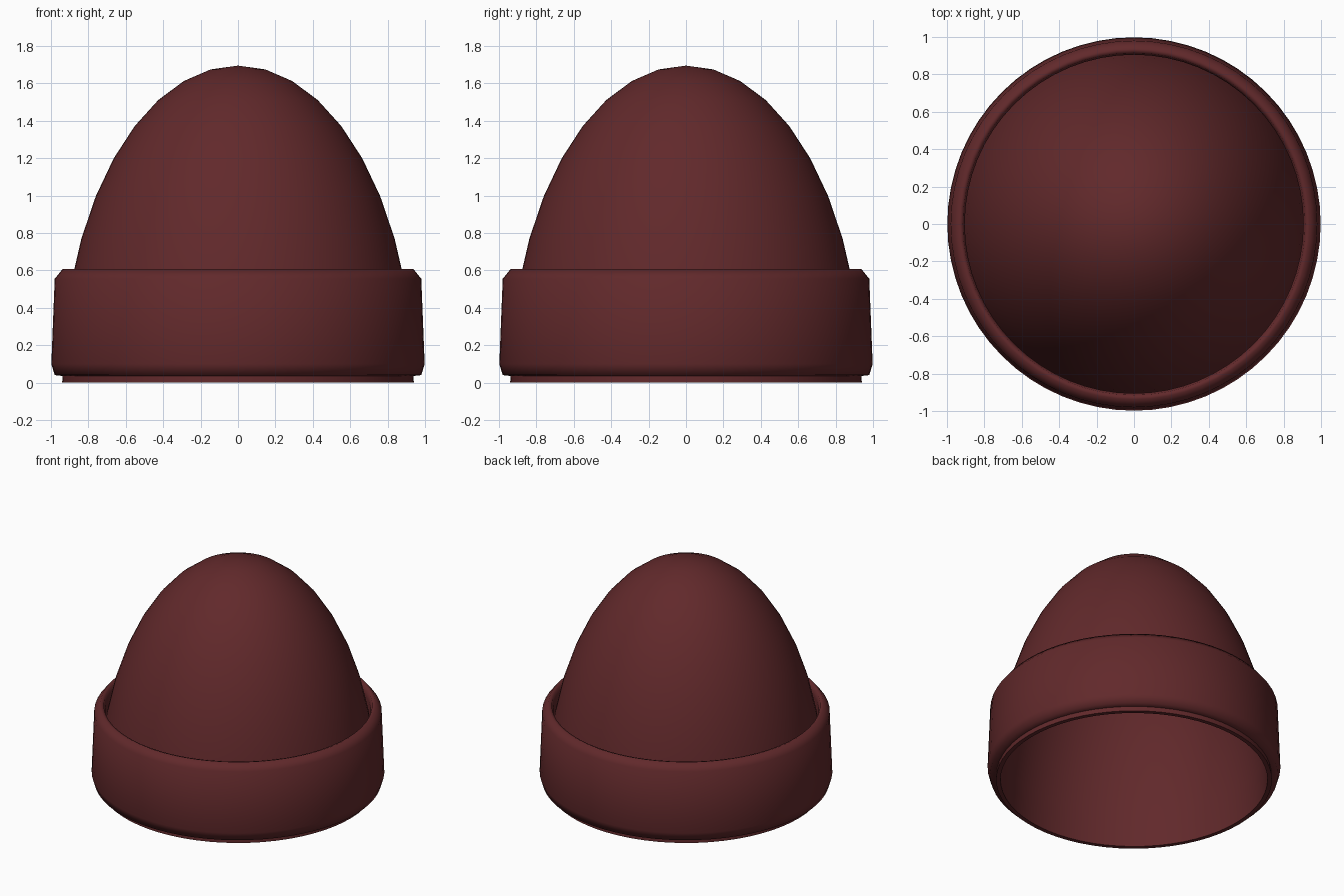
import bpy
import math

if "Cube" in bpy.data.objects:
    bpy.data.objects.remove(bpy.data.objects["Cube"])

SEGMENTS = 64
wool = bpy.data.materials.new("dark_red_wool")
wool.diffuse_color = (0.12, 0.022, 0.024, 1)
wool.use_nodes = True
wool.node_tree.nodes["Principled BSDF"].inputs["Base Color"].default_value = wool.diffuse_color


def lathe(name, profile, closed, smooth_angle):
    """Revolve (radius, z) points about z; radius 0 becomes a pole."""
    verts, rings, faces = [], [], []
    for r, z in profile:
        start = len(verts)
        if r < 1e-6:
            verts.append((0, 0, z))
            rings.append([start] * SEGMENTS)
        else:
            for i in range(SEGMENTS):
                a = 2 * math.pi * i / SEGMENTS
                verts.append((r * math.cos(a), r * math.sin(a), z))
            rings.append(list(range(start, start + SEGMENTS)))
    pairs = list(zip(rings, rings[1:]))
    if closed:
        pairs.append((rings[-1], rings[0]))
    for low, high in pairs:
        for i in range(SEGMENTS):
            j = (i + 1) % SEGMENTS
            quad = list(dict.fromkeys((low[i], low[j], high[j], high[i])))
            if len(quad) > 2:
                faces.append(quad)
    mesh = bpy.data.meshes.new(name)
    mesh.from_pydata(verts, [], faces)
    mesh.materials.append(wool)
    obj = bpy.data.objects.new(name, mesh)
    bpy.context.collection.objects.link(obj)
    bpy.ops.object.select_all(action='DESELECT')
    obj.select_set(True)
    bpy.context.view_layer.objects.active = obj
    bpy.ops.object.shade_smooth_by_angle(angle=math.radians(smooth_angle))
    return obj


def quarter_ellipse(radius, height, steps=10):
    pts = []
    for k in range(steps + 1):
        a = math.pi / 2 * k / steps
        pts.append((radius * math.cos(a), height * math.sin(a)))
    return pts


# Hollow knitted dome: outer shell up to the crown, then the lining back down
outer = quarter_ellipse(0.94, 1.695)
lining = quarter_ellipse(0.91, 1.665)
lathe("hat_dome", list(reversed(lining)) + outer, False, 40)

# Folded cuff: slightly tapered band with rounded edges
cuff_profile = [
    (0.935, 0.035), (0.98, 0.04), (0.998, 0.10), (0.98, 0.555),
    (0.938, 0.607), (0.915, 0.60), (0.905, 0.555), (0.92, 0.09),
]
lathe("hat_cuff", cuff_profile, True, 70)
